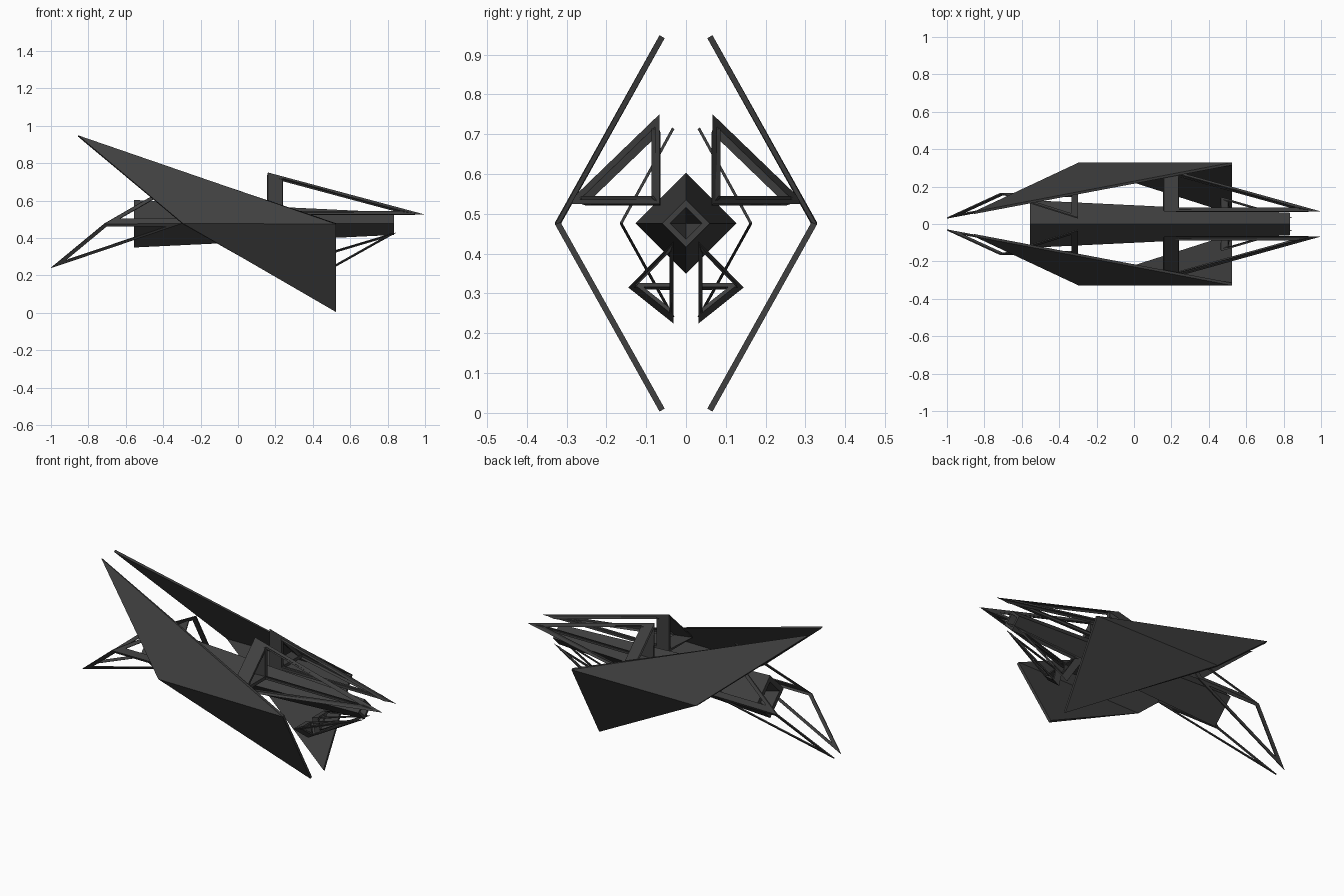
import bpy, bmesh, math
from mathutils import Vector

if "Cube" in bpy.data.objects:
    bpy.data.objects.remove(bpy.data.objects["Cube"])

dark = bpy.data.materials.new("dark_hull")
dark.diffuse_color = (0.05, 0.05, 0.05, 1)
dark.use_nodes = True
dark.node_tree.nodes["Principled BSDF"].inputs["Base Color"].default_value = dark.diffuse_color


def finish(name, bm):
    bmesh.ops.remove_doubles(bm, verts=bm.verts, dist=1e-5)
    bmesh.ops.recalc_face_normals(bm, faces=bm.faces)
    me = bpy.data.meshes.new(name)
    bm.to_mesh(me)
    bm.free()
    me.materials.append(dark)
    ob = bpy.data.objects.new(name, me)
    bpy.context.collection.objects.link(ob)
    return ob


def frame_triangle(bm, pts, widths):
    """Triangle with a hole; widths[i] is the bar width along the edge opposite point i."""
    p = [Vector(q) for q in pts]
    area2 = (p[1] - p[0]).cross(p[2] - p[0]).length
    lam = [w * (p[(i + 2) % 3] - p[(i + 1) % 3]).length / area2 for i, w in enumerate(widths)]
    outer = [bm.verts.new(q) for q in p]
    inner = []
    for k in range(3):
        a, b = (k + 1) % 3, (k + 2) % 3
        inner.append(bm.verts.new(p[k] * (1 - lam[a] - lam[b]) + p[a] * lam[a] + p[b] * lam[b]))
    for k in range(3):
        n = (k + 1) % 3
        bm.faces.new((outer[k], outer[n], inner[n], inner[k]))


def thicken_mirror(ob, thickness, offset):
    s = ob.modifiers.new("thickness", 'SOLIDIFY')
    s.thickness = thickness
    s.offset = offset
    m = ob.modifiers.new("mirror", 'MIRROR')
    m.use_axis = (False, True, False)


def prow_frame(name, a, b, c, tip, base_w, bar_w, thickness):
    """Open-based tetrahedral frame running to a point."""
    bm = bmesh.new()
    for u, v in ((a, b), (b, c), (c, a)):
        frame_triangle(bm, (u, v, tip), (bar_w, bar_w, base_w))
    thicken_mirror(finish(name, bm), thickness, -1)


# Tapered diamond fuselage with recessed ends
bm = bmesh.new()
rings = []
for x, r in ((-0.42, 0), (-0.555, 0.088), (-0.555, 0.127), (0.835, 0.06), (0.835, 0.04), (0.72, 0)):
    rings.append([bm.verts.new((x, r * math.cos(k * math.pi / 2), 0.476 + r * math.sin(k * math.pi / 2)))
                  for k in range(4)])
for r0, r1 in zip(rings, rings[1:]):
    for k in range(4):
        n = (k + 1) % 4
        bm.faces.new((r0[k], r0[n], r1[n], r1[k]))
finish("fuselage", bm)

# Large folded side panels
bm = bmesh.new()
t, q, r, d = [bm.verts.new(v) for v in ((-0.855, 0.06, 0.945), (-0.295, 0.322, 0.476),
                                        (0.525, 0.322, 0.476), (0.525, 0.06, 0.007))]
bm.faces.new((t, q, r))
bm.faces.new((q, d, r))
thicken_mirror(finish("side_panel", bm), 0.015, 0)

# Half-size folded tail frames, flipped vertically
p, q, r, s = (-1, 0.032, 0.24), (-0.715, 0.163, 0.476), (-0.3, 0.163, 0.476), (-0.3, 0.032, 0.715)
bm = bmesh.new()
frame_triangle(bm, (p, q, r), (0.015, 0.015, 0.02))
frame_triangle(bm, (q, r, s), (0.035, 0.02, 0.03))
thicken_mirror(finish("tail_frame", bm), 0.007, 0)

# Upper pointed frames and smaller lower ones
prow_frame("upper_prow_frame", (0.16, 0.067, 0.525), (0.16, 0.3, 0.525), (0.16, 0.067, 0.75),
           (1, 0.067, 0.525), 0.08, 0.015, 0.02)
prow_frame("lower_prow_frame", (0.465, 0.032, 0.315), (0.465, 0.145, 0.315), (0.485, 0.032, 0.225),
           (0.85, 0.032, 0.43), 0.04, 0.007, 0.01)
